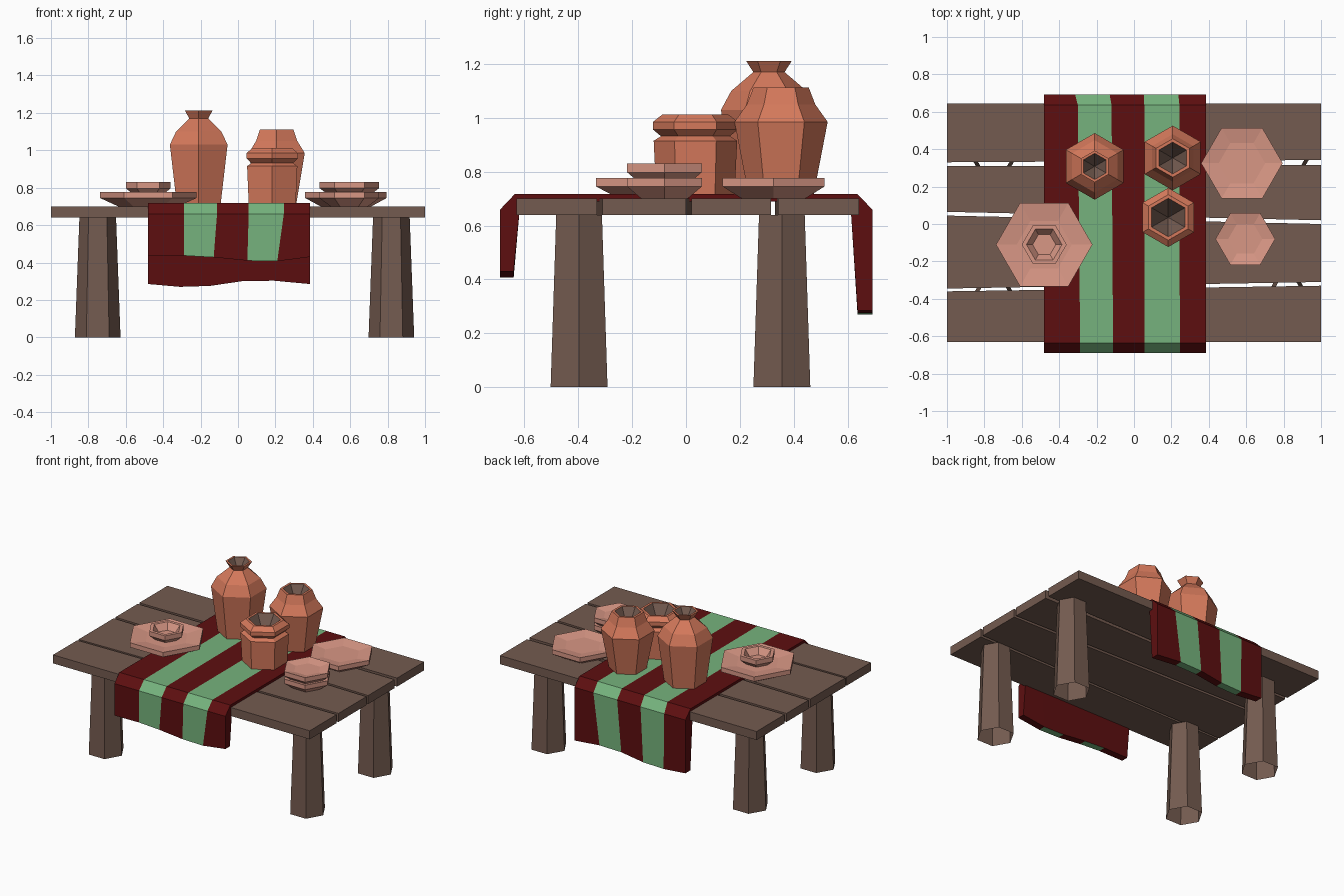
import bpy, bmesh, math

if "Cube" in bpy.data.objects:
    bpy.data.objects.remove(bpy.data.objects["Cube"])


def material(name, rgb):
    m = bpy.data.materials.new(name)
    m.diffuse_color = (*rgb, 1)
    m.use_nodes = True
    m.node_tree.nodes["Principled BSDF"].inputs["Base Color"].default_value = m.diffuse_color
    return m


WOOD = material("brown_wood", (0.174, 0.104, 0.080))
CLAY = material("terracotta", (0.66, 0.19, 0.105))
PINK = material("pale_clay", (0.69, 0.31, 0.235))
RED = material("dark_red_cloth", (0.110, 0.0045, 0.005))
GREEN = material("green_cloth", (0.18, 0.45, 0.205))


def make(name, verts, faces, mats, rule=None, fix=True):
    me = bpy.data.meshes.new(name)
    me.from_pydata(verts, [], faces)
    for m in mats:
        me.materials.append(m)
    if rule:
        for p in me.polygons:
            p.material_index = rule(p.index)
    if fix:
        bm = bmesh.new()
        bm.from_mesh(me)
        bmesh.ops.recalc_face_normals(bm, faces=bm.faces)
        bm.to_mesh(me)
        bm.free()
    ob = bpy.data.objects.new(name, me)
    bpy.context.collection.objects.link(ob)
    return ob


def lathe(name, cx, cy, profile, turn, mats, inside_from=99, caps=True):
    """Six-sided turned form; a radius of 0 closes the profile in a point."""
    verts, faces, rings = [], [], []
    for r, z in profile:
        n = 1 if r == 0 else 6
        rings.append(list(range(len(verts), len(verts) + n)))
        for k in range(n):
            a = turn + k * math.pi / 3
            verts.append((cx + r * math.cos(a), cy + r * math.sin(a), z))
    ids = []
    for i in range(len(rings) - 1):
        lo, hi = rings[i], rings[i + 1]
        for k in range(6):
            j = (k + 1) % 6
            faces.append((lo[k], lo[j], hi[0]) if len(hi) == 1 else (lo[k], lo[j], hi[j], hi[k]))
            ids.append(int(i >= inside_from))
    if caps:
        faces.append(tuple(reversed(rings[0])))
        ids.append(0)
        if len(rings[-1]) == 6:
            faces.append(tuple(rings[-1]))
            ids.append(int(inside_from < 99))
    return make(name, verts, faces, mats, lambda i: ids[i], fix=False)


# table top: four uneven planks (y front/back at left end, then at right end)
planks = [(-0.63, -0.36, -0.63, -0.33), (-0.345, 0.045, -0.31, 0.0),
          (0.065, 0.31, 0.02, 0.315), (0.33, 0.643, 0.342, 0.643)]
for i, (a, b, c, d) in enumerate(planks):
    v = [(x, y, z) for z in (0.64, 0.70) for x, y in ((-1, a), (1, c), (1, d), (-1, b))]
    f = [(3, 2, 1, 0), (4, 5, 6, 7)] + [(k, (k + 1) % 4, (k + 1) % 4 + 4, k + 4) for k in range(4)]
    make(f"table_plank_{i + 1}", v, f, [WOOD])

# tapered hexagonal legs, open at the ends
for side, x in (("left", -0.75), ("right", 0.82)):
    for end, y in (("front", -0.397), ("back", 0.356)):
        lathe(f"{end}_{side}_leg", x, y, [(0.122, 0), (0.098, 0.64)], 0, [WOOD], caps=False)

# table runner: a closed profile (y, z) swept over six stripe edges
front_x = [-0.48, -0.288, -0.112, 0.057, 0.245, 0.385]
front_low_x = [-0.48, -0.29, -0.13, 0.05, 0.21, 0.385]
back_x = [-0.48, -0.315, -0.13, 0.052, 0.237, 0.385]
back_low_x = [-0.48, -0.31, -0.15, 0.02, 0.19, 0.385]
top_back_x = [-0.48, -0.30, -0.12, 0.055, 0.243, 0.385]
front_hem = [0.435, 0.437, 0.428, 0.41, 0.407, 0.43]
back_hem = [0.285, 0.27, 0.275, 0.30, 0.303, 0.285]
rows = [(-0.69, front_hem, front_low_x), (-0.69, 0.66, front_x), (-0.635, 0.718, front_x),
        (0.635, 0.718, top_back_x), (0.692, 0.66, back_x), (0.692, back_hem, back_low_x),
        (0.637, back_hem, back_low_x), (0.61, 0.69, back_x), (-0.615, 0.69, front_x),
        (-0.64, front_hem, front_low_x)]
verts = [(xs[c], y, z[c] if isinstance(z, list) else z) for y, z, xs in rows for c in range(6)]
faces, stripe = [], []
n = len(rows)
for r in range(n):
    for c in range(5):
        s = (r + 1) % n
        faces.append((r * 6 + c, r * 6 + c + 1, s * 6 + c + 1, s * 6 + c))
        stripe.append(int(c in (1, 3) and (r <= 5 or r == n - 1)))
for c in (0, 5):
    faces.append(tuple(r * 6 + c for r in range(n)))
    stripe.append(0)
make("table_runner", verts, faces, [RED, GREEN], lambda i: stripe[i])

# clay pots with dark funnel-shaped insides
pots = {
    "tall_jar": (-0.21, 0.308, [(0.135, 0.71), (0.178, 1.03), (0.14, 1.10), (0.058, 1.17),
                                (0.085, 1.212), (0.07, 1.212), (0, 1.12)]),
    "wide_jar": (0.207, 0.353, [(0.12, 0.71), (0.173, 0.985), (0.127, 1.05), (0.103, 1.112),
                                (0.085, 1.112), (0, 0.98)]),
    "short_pot": (0.183, 0.035, [(0.145, 0.71), (0.155, 0.915), (0.128, 0.932), (0.158, 0.957),
                                 (0.158, 0.985), (0.122, 1.013), (0.103, 1.013), (0, 0.86)]),
}
for name, (x, y, prof) in pots.items():
    lathe(name, x, y, prof, math.pi / 2, [CLAY, WOOD], inside_from=len(prof) - 2)


# shallow plates and a little bowl
def plate(name, x, y, z, r, base=0.62):
    lathe(name, x, y, [(r * base, z), (r, z + 0.045), (r, z + 0.077), (r * 0.57, z + 0.062)],
          0, [PINK])


plate("large_plate", -0.48, -0.11, 0.70, 0.258)
plate("medium_plate", 0.577, 0.325, 0.70, 0.218)
plate("lower_small_plate", 0.595, -0.08, 0.70, 0.16)
plate("upper_small_plate", 0.595, -0.08, 0.753, 0.16)
lathe("small_bowl", -0.48, -0.11, [(0.075, 0.76), (0.12, 0.797), (0.12, 0.83), (0.095, 0.83),
                                   (0.062, 0.785)], 0, [PINK])
